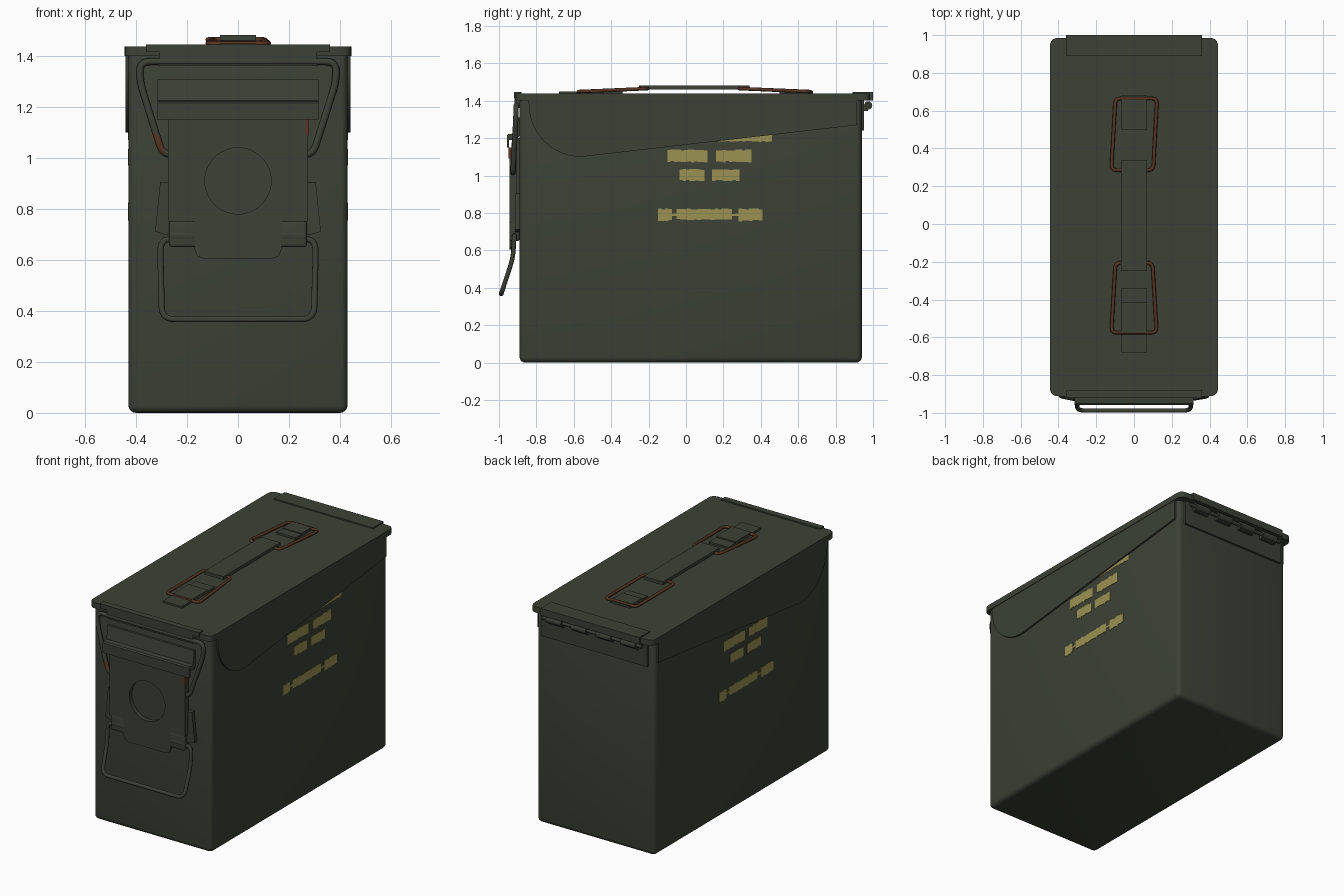
import bpy, bmesh, math, random
from mathutils import Vector

if "Cube" in bpy.data.objects:
    bpy.data.objects.remove(bpy.data.objects["Cube"])

random.seed(4)


def material(name, rgb):
    m = bpy.data.materials.new(name)
    m.diffuse_color = (*rgb, 1)
    m.use_nodes = True
    m.node_tree.nodes["Principled BSDF"].inputs["Base Color"].default_value = m.diffuse_color
    return m


OLIVE = material("olive drab", (0.045, 0.053, 0.036))
RUST = material("rust brown", (0.095, 0.035, 0.017))
YELLOW = material("stencil yellow", (0.33, 0.29, 0.085))


def finish(name, bm, mat, smooth=True):
    bmesh.ops.recalc_face_normals(bm, faces=bm.faces)
    me = bpy.data.meshes.new(name)
    bm.to_mesh(me)
    bm.free()
    ob = bpy.data.objects.new(name, me)
    bpy.context.collection.objects.link(ob)
    me.materials.append(mat)
    if smooth:
        select(ob)
        bpy.ops.object.shade_smooth_by_angle(angle=math.radians(35))
    return ob


def select(ob):
    bpy.ops.object.select_all(action='DESELECT')
    ob.select_set(True)
    bpy.context.view_layer.objects.active = ob


def rounded(pts, r, closed=True, n=5):
    """Replace the corners of a polyline with short curves."""
    pts = [Vector(p) for p in pts]
    out = []
    for i, p in enumerate(pts):
        if not closed and i in (0, len(pts) - 1):
            out.append(p)
            continue
        a, b = pts[i - 1] - p, pts[(i + 1) % len(pts)] - p
        s = p + a.normalized() * min(r, a.length * 0.49)
        e = p + b.normalized() * min(r, b.length * 0.49)
        for k in range(n + 1):
            t = k / n
            out.append(s * (1 - t) ** 2 + p * 2 * t * (1 - t) + e * t * t)
    return out


def prism(name, pts, axis, lo, hi, mat=OLIVE):
    """Extrude a 2D outline along one axis."""
    def place(p, d):
        return {'x': (d, p[0], p[1]), 'y': (p[0], d, p[1]), 'z': (p[0], p[1], d)}[axis]
    bm = bmesh.new()
    f = bm.faces.new([bm.verts.new(place(p, lo)) for p in pts])
    ext = bmesh.ops.extrude_face_region(bm, geom=[f])
    delta = Vector(place((0, 0), hi - lo))
    bmesh.ops.translate(bm, vec=delta, verts=[v for v in ext['geom'] if isinstance(v, bmesh.types.BMVert)])
    return finish(name, bm, mat)


def box(name, x0, x1, y0, y1, z0, z1, bevel=0, mat=OLIVE):
    bm = bmesh.new()
    bmesh.ops.create_cube(bm, size=1)
    for v in bm.verts:
        v.co = (x1 if v.co.x > 0 else x0, y1 if v.co.y > 0 else y0, z1 if v.co.z > 0 else z0)
    if bevel:
        bmesh.ops.bevel(bm, geom=bm.edges[:], offset=bevel, segments=4, profile=0.5, affect='EDGES')
    return finish(name, bm, mat)


def wire(name, pts, radius, mat=OLIVE, closed=False, corner=0.04):
    cu = bpy.data.curves.new(name, 'CURVE')
    cu.dimensions = '3D'
    cu.bevel_depth, cu.bevel_resolution, cu.use_fill_caps = radius, 2, True
    path = rounded(pts, corner, closed)
    sp = cu.splines.new('POLY')
    sp.points.add(len(path) - 1)
    for q, p in zip(sp.points, path):
        q.co = (*p, 1)
    sp.use_cyclic_u = closed
    cu.materials.append(mat)
    ob = bpy.data.objects.new(name, cu)
    bpy.context.collection.objects.link(ob)
    select(ob)
    bpy.ops.object.convert(target='MESH')
    bpy.ops.object.shade_smooth_by_angle(angle=math.radians(50))
    return ob


def rod(name, x0, x1, y, z, r):
    pts = [(y + r * math.cos(a * math.pi / 8), z + r * math.sin(a * math.pi / 8)) for a in range(16)]
    return prism(name, pts, 'x', x0, x1)


def rect(x0, x1, y0, y1):
    return [(x0, y0), (x1, y0), (x1, y1), (x0, y1)]


# Body and lid
box("can_body", -0.43, 0.43, -0.89, 0.94, 0, 1.42, bevel=0.03)
prism("lid", rounded(rect(-0.445, 0.445, -0.912, 0.985), 0.045), 'z', 1.40, 1.438)

# Lid side skirts with curved front
curve = [(-0.84 + 0.28 * (1 - math.cos(a)), 1.38 - 0.28 * math.sin(a))
         for a in [math.pi / 2 * k / 12 for k in range(13)]]
skirt = [(-0.845, 1.41)] + curve + [(-0.5, 1.107), (0.915, 1.27), (0.915, 1.41)]
for side, x in (("right", 0.425), ("left", -0.441)):
    prism("lid_skirt_" + side, skirt, 'x', x, x + 0.016)

# Front and back lid strips
box("front_lid_strip", -0.36, 0.36, -0.92, -0.88, 1.415, 1.446)
box("front_lid_bracket", -0.31, 0.31, -0.918, -0.88, 1.36, 1.42)
box("back_lid_strip", -0.36, 0.36, 0.89, 1.0, 1.40, 1.446)

# Hinge
box("hinge_plate", -0.385, 0.385, 0.93, 0.953, 1.24, 1.40)
rod("hinge_pin", -0.36, 0.36, 0.972, 1.375, 0.012)
for i in range(4):
    c = -0.27 + i * 0.18
    rod("hinge_knuckle", c - 0.055, c + 0.055, 0.974, 1.375, 0.022)
    box("hinge_leaf", c - 0.055, c + 0.055, 0.94, 0.972, 1.345, 1.375)

# Carry handle: strap, end tabs and rusty loops
box("handle_strap", -0.07, 0.07, -0.25, 0.34, 1.46, 1.482)
box("handle_tab_back", -0.07, 0.07, 0.50, 0.68, 1.43, 1.452)
box("handle_tab_back_sleeve", -0.07, 0.07, 0.56, 0.66, 1.43, 1.458)
box("handle_tab_front", -0.07, 0.07, -0.68, -0.34, 1.43, 1.450)
box("handle_tab_front_sleeve", -0.07, 0.07, -0.58, -0.415, 1.43, 1.458)
wire("handle_loop_back", [(-0.12, 0.285, 1.465), (0.102, 0.285, 1.465), (0.122, 0.665, 1.449),
                          (-0.098, 0.665, 1.449)], 0.0095, RUST, True, 0.03)
wire("handle_loop_front", [(-0.098, -0.205, 1.465), (0.098, -0.205, 1.465), (0.12, -0.575, 1.449),
                           (-0.12, -0.575, 1.449)], 0.0095, RUST, True, 0.03)

# Latch hook bar
hook = [(-0.885, 1.31), (-0.905, 1.31), (-0.918, 1.225), (-0.950, 1.222), (-0.958, 1.215), (-0.958, 1.15),
        (-0.946, 1.15), (-0.946, 1.19), (-0.905, 1.19), (-0.885, 1.22)]
prism("latch_hook", hook, 'x', -0.315, 0.315)

# Latch plate with round recess
plate = prism("latch_plate", [(-0.275, 0.75), (0.275, 0.75), (0.275, 1.15), (-0.275, 1.15)], 'y', -0.945, -0.905)
ring = [(0.13 * math.cos(k * math.pi / 24), 0.91 + 0.13 * math.sin(k * math.pi / 24)) for k in range(48)]
cutter = prism("recess_cutter", ring, 'y', -1.0, -0.918)
mod = plate.modifiers.new("recess", 'BOOLEAN')
mod.object, mod.solver = cutter, 'EXACT'
select(plate)
bpy.ops.object.modifier_apply(modifier="recess")
bpy.data.objects.remove(cutter)
bpy.ops.object.shade_smooth_by_angle(angle=math.radians(35))
box("latch_backing", -0.24, 0.24, -0.91, -0.88, 0.74, 1.2)

# Tongue, pivot barrels and base flanges
prism("latch_tongue", [(-0.17, 0.76), (-0.17, 0.64), (-0.16, 0.615), (-0.135, 0.605), (0.135, 0.605),
                       (0.16, 0.615), (0.17, 0.64), (0.17, 0.76)], 'y', -0.945, -0.93)
rod("pivot_barrel", -0.26, 0.26, -0.915, 0.695, 0.03)
for s in (-1, 1):
    box("pivot_sleeve", min(s * 0.16, s * 0.27), max(s * 0.16, s * 0.27), -0.943, -0.89, 0.65, 0.755, bevel=0.012)
    prism("latch_flange", [(s * 0.25, 0.70), (s * 0.285, 0.698), (s * 0.325, 0.712), (s * 0.305, 0.905),
                           (s * 0.25, 0.905)], 'y', -0.915, -0.885)

# Upper latch wire, with rust on its worn spots
bail = wire("upper_latch_wire", [(-0.24, -0.925, 1.015), (-0.295, -0.925, 1.015), (-0.32, -0.923, 1.09),
                                 (-0.385, -0.91, 1.30), (-0.385, -0.908, 1.378), (0.385, -0.908, 1.378),
                                 (0.385, -0.91, 1.30), (0.295, -0.925, 1.015), (0.24, -0.925, 1.015)], 0.014)
bail.data.materials.append(RUST)
for f in bail.data.polygons:
    if f.center.x < -0.29 and f.center.z < 1.09:
        f.material_index = 1
box("rust_patch", 0.265, 0.278, -0.948, -0.92, 1.09, 1.15, mat=RUST)

# Lower pull wire
wire("lower_pull_wire", [(-0.24, -0.918, 0.68), (-0.305, -0.918, 0.68), (-0.303, -0.925, 0.56),
                         (-0.298, -0.988, 0.367), (0.298, -0.988, 0.367), (0.303, -0.925, 0.56),
                         (0.305, -0.918, 0.68), (0.24, -0.918, 0.68)], 0.012, corner=0.05)

# Worn paint marks on both sides, as thin ragged plates
MARKS = [(0.0, 0.46, 1.18, 1.225), (-0.10, 0.115, 1.07, 1.14), (0.16, 0.35, 1.07, 1.14),
         (-0.035, 0.10, 0.97, 1.035), (0.14, 0.285, 0.97, 1.035), (-0.15, -0.075, 0.755, 0.825),
         (-0.05, 0.245, 0.76, 0.825), (0.28, 0.41, 0.755, 0.825), (-0.08, 0.30, 0.783, 0.797)]
for a, b, z0, z1 in MARKS:
    n = max(3, round((b - a) / 0.018))
    ys = [a + (b - a) * k / n for k in range(n + 1)]
    jit = lambda: random.uniform(0, 0.1) * (z1 - z0)
    low, high = [], []
    for y, y2 in zip(ys, ys[1:]):
        l, h = z0 + jit(), z1 - jit()
        low += [(y, l), (y2, l)]
        high += [(y, h), (y2, h)]
    outline = low + high[::-1]
    prism("paint_mark_right", outline, 'x', 0.428, 0.432, YELLOW)
    prism("paint_mark_left", [(0.12 - y, z) for y, z in outline], 'x', -0.432, -0.428, YELLOW)
